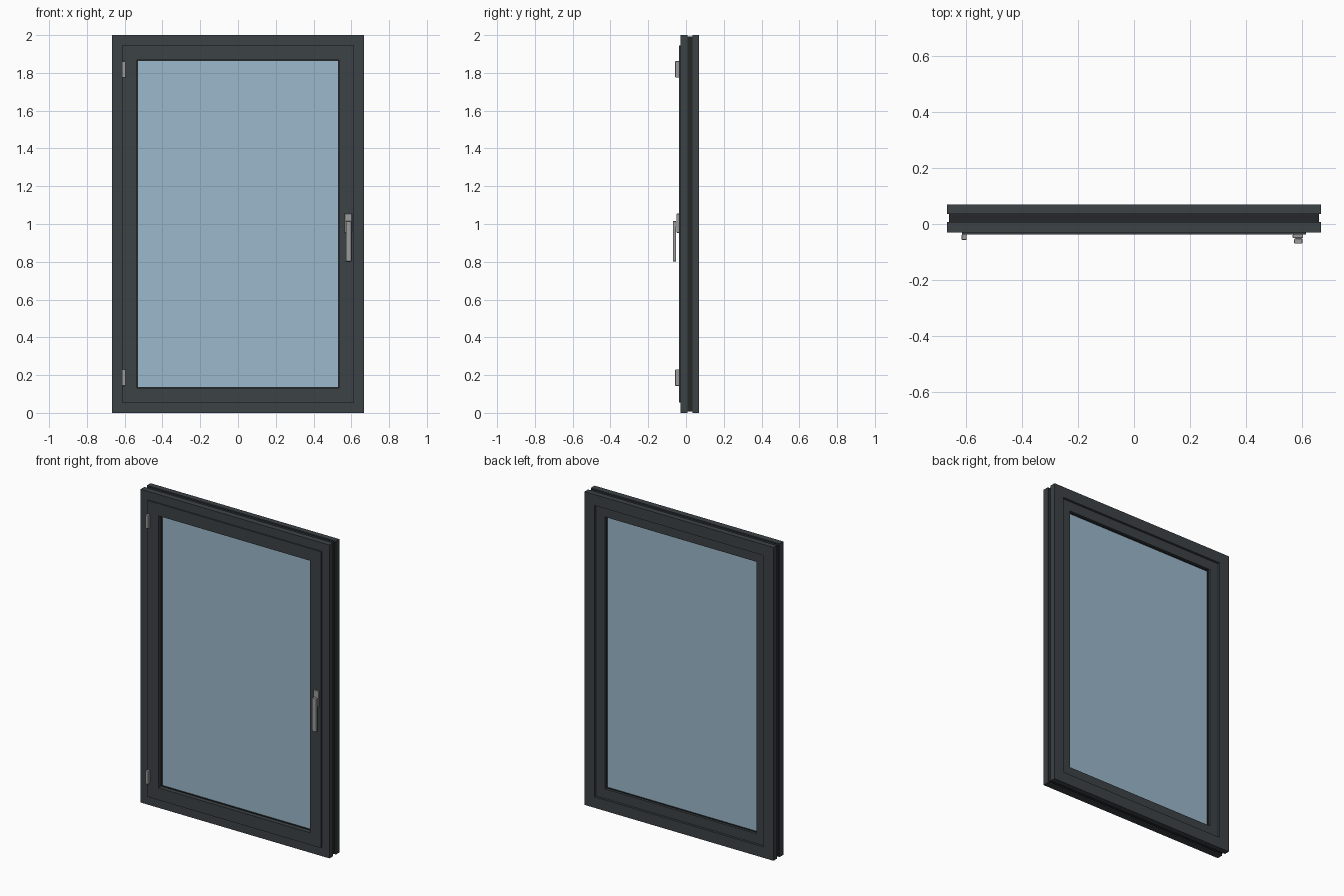
import bpy, bmesh

if "Cube" in bpy.data.objects:
    bpy.data.objects.remove(bpy.data.objects["Cube"])

W, H = 0.667, 2.0  # half width and full height of the window


def material(name, rgba):
    m = bpy.data.materials.new(name)
    m.diffuse_color = rgba
    m.use_nodes = True
    m.node_tree.nodes["Principled BSDF"].inputs["Base Color"].default_value = m.diffuse_color
    return m


DARK = material("anthracite", (0.045, 0.055, 0.06, 1))
BLACK = material("rubber_black", (0.018, 0.02, 0.021, 1))
GLASS = material("pane_blue", (0.33, 0.48, 0.6, 0.6))
METAL = material("handle_metal", (0.33, 0.33, 0.33, 1))


def finish(name, bm, mat, bevel=0):
    bmesh.ops.recalc_face_normals(bm, faces=bm.faces)
    me = bpy.data.meshes.new(name)
    bm.to_mesh(me)
    bm.free()
    me.materials.append(mat)
    ob = bpy.data.objects.new(name, me)
    bpy.context.collection.objects.link(ob)
    if bevel:
        mod = ob.modifiers.new("bevel", 'BEVEL')
        mod.width, mod.segments = bevel, 2
    return ob


def ring(name, profile, mat):
    """Sweep a closed (inset, y) profile round the window with mitred corners."""
    bm = bmesh.new()
    loops = []
    for sx, top in ((-1, 0), (1, 0), (1, 1), (-1, 1)):
        loops.append([bm.verts.new((sx * (W - i), y, H - i if top else i))
                      for i, y in profile])
    n = len(profile)
    for c in range(4):
        a, b = loops[c], loops[(c + 1) % 4]
        for k in range(n):
            bm.faces.new((a[k], b[k], b[(k + 1) % n], a[(k + 1) % n]))
    return finish(name, bm, mat)


def box(name, x, y, z, mat, bevel=0):
    bm = bmesh.new()
    bmesh.ops.create_cube(bm, size=1)
    for v in bm.verts:
        for k, (lo, hi) in enumerate((x, y, z)):
            v.co[k] = lo if v.co[k] < 0 else hi
    return finish(name, bm, mat, bevel)


def band(i0, i1, y0, y1):
    return [(i0, y0), (i0, y1), (i1, y1), (i1, y0)]


# Fixed outer frame: two metal shells around a recessed thermal break
ring("outer_frame_front", band(0, 0.07, -0.03, 0.008), DARK)
ring("thermal_break", band(0.007, 0.07, 0.008, 0.035), BLACK)
ring("outer_frame_back", band(0, 0.07, 0.035, 0.07), DARK)

# Opening sash with a flange lapping over the front of the frame
ring("sash", [(0.054, -0.038), (0.054, -0.03), (0.07, -0.03), (0.07, 0.055),
              (0.132, 0.055), (0.132, -0.038)], DARK)

# Thin seals on both sides of the pane
ring("seal_front", band(0.13, 0.137, -0.011, -0.004), BLACK)
ring("seal_back", band(0.13, 0.137, 0.034, 0.04), BLACK)

# Glass unit
box("glass_pane", (-0.535, 0.535), (-0.005, 0.035), (0.132, 1.868), GLASS)

# Hinges on the left
for name, z in (("hinge_lower", 0.143), ("hinge_upper", 1.775)):
    box(name, (-0.614, -0.596), (-0.057, -0.036), (z, z + 0.087), METAL, 0.003)

# Handle on the right: back plate, neck and lever
box("handle_plate", (0.565, 0.603), (-0.05, -0.037), (0.953, 1.055), METAL, 0.003)
box("handle_neck", (0.575, 0.596), (-0.054, -0.048), (0.985, 1.01), METAL)
box("handle_lever", (0.571, 0.6), (-0.07, -0.052), (0.802, 1.015), METAL, 0.003)
